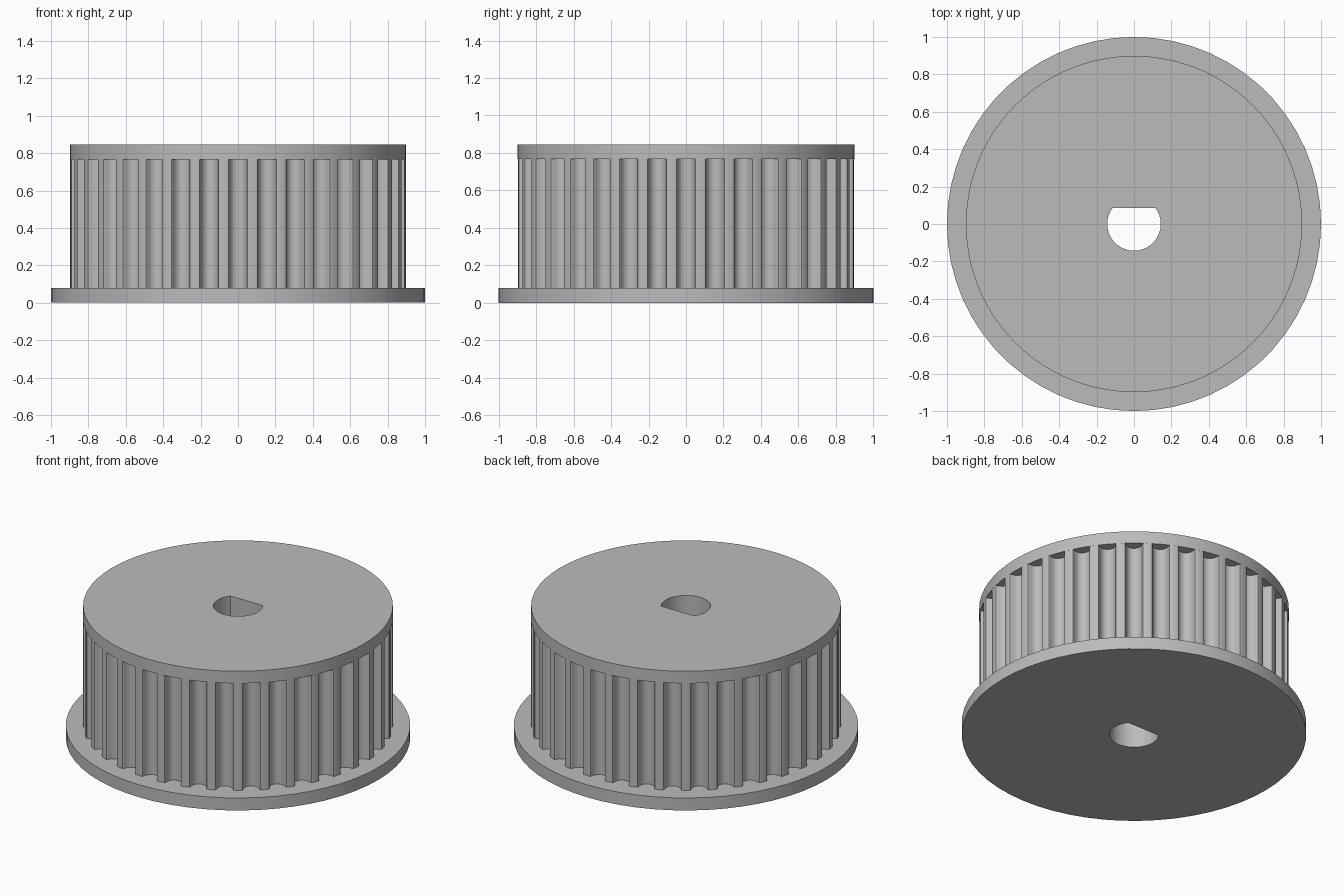
import bpy
import bmesh
from math import cos, sin, pi, radians, asin

cube = bpy.data.objects.get("Cube")
if cube:
    bpy.data.objects.remove(cube, do_unlink=True)

# One plain grey for the whole pulley
grey = bpy.data.materials.new("machined grey")
grey.use_nodes = True
colour = (0.5, 0.5, 0.5, 1)
grey.diffuse_color = colour
grey.node_tree.nodes["Principled BSDF"].inputs["Base Color"].default_value = colour

FLANGE_R, BODY_R, BORE_R, BORE_FLAT = 1.0, 0.898, 0.143, 0.086
FLANGE_TOP, TEETH_TOP, TOP = 0.08, 0.767, 0.845
TEETH = 36


def circle(radius, count):
    return [(radius * cos(2 * pi * i / count), radius * sin(2 * pi * i / count))
            for i in range(count)]


def d_bore():
    # Round shaft hole with one flat towards the back
    start = pi - asin(BORE_FLAT / BORE_R)
    sweep = pi + 2 * asin(BORE_FLAT / BORE_R)
    return [(BORE_R * cos(start + sweep * i / 28), BORE_R * sin(start + sweep * i / 28))
            for i in range(29)]


def toothed_outline():
    # Half groove as (sideways, depth), from the lip to the floor
    half = [(0.060, 0.001), (0.052, 0.003), (0.048, 0.0105), (0.0465, 0.019),
            (0.044, 0.0275), (0.0405, 0.0357), (0.0363, 0.0434), (0.0288, 0.0512),
            (0.020, 0.0568), (0.0102, 0.0603)]
    groove = [(-t, d) for t, d in half] + [(0, 0.0615)] + half[::-1]
    points = []
    for k in range(TEETH):
        a = 2 * pi * k / TEETH
        for t, depth in groove:
            r = BODY_R - depth
            points.append((r * cos(a) - t * sin(a), r * sin(a) + t * cos(a)))
        land = a + pi / TEETH
        points.append((BODY_R * cos(land), BODY_R * sin(land)))
    return points


def bored_plate(name, outline, bottom, top):
    # Fill between outline and bore, then extrude upwards
    bm = bmesh.new()
    edges = []
    for loop in (outline, d_bore()):
        verts = [bm.verts.new((x, y, bottom)) for x, y in loop]
        edges += [bm.edges.new((v, verts[i - 1])) for i, v in enumerate(verts)]
    bmesh.ops.triangle_fill(bm, edges=edges, use_beauty=True, normal=(0, 0, 1))
    result = bmesh.ops.extrude_face_region(bm, geom=bm.faces[:], use_keep_orig=True)
    raised = [g for g in result["geom"] if isinstance(g, bmesh.types.BMVert)]
    bmesh.ops.translate(bm, verts=raised, vec=(0, 0, top - bottom))
    bmesh.ops.recalc_face_normals(bm, faces=bm.faces[:])
    mesh = bpy.data.meshes.new(name)
    bm.to_mesh(mesh)
    bm.free()
    mesh.materials.append(grey)
    obj = bpy.data.objects.new(name, mesh)
    bpy.context.collection.objects.link(obj)
    bpy.ops.object.select_all(action="DESELECT")
    obj.select_set(True)
    bpy.context.view_layer.objects.active = obj
    bpy.ops.object.shade_smooth_by_angle(angle=radians(32))


bored_plate("bottom_flange", circle(FLANGE_R, 60), 0, FLANGE_TOP)
bored_plate("toothed_barrel", toothed_outline(), FLANGE_TOP, TEETH_TOP)
bored_plate("top_rim", circle(BODY_R + 0.001, 72), TEETH_TOP, TOP)
